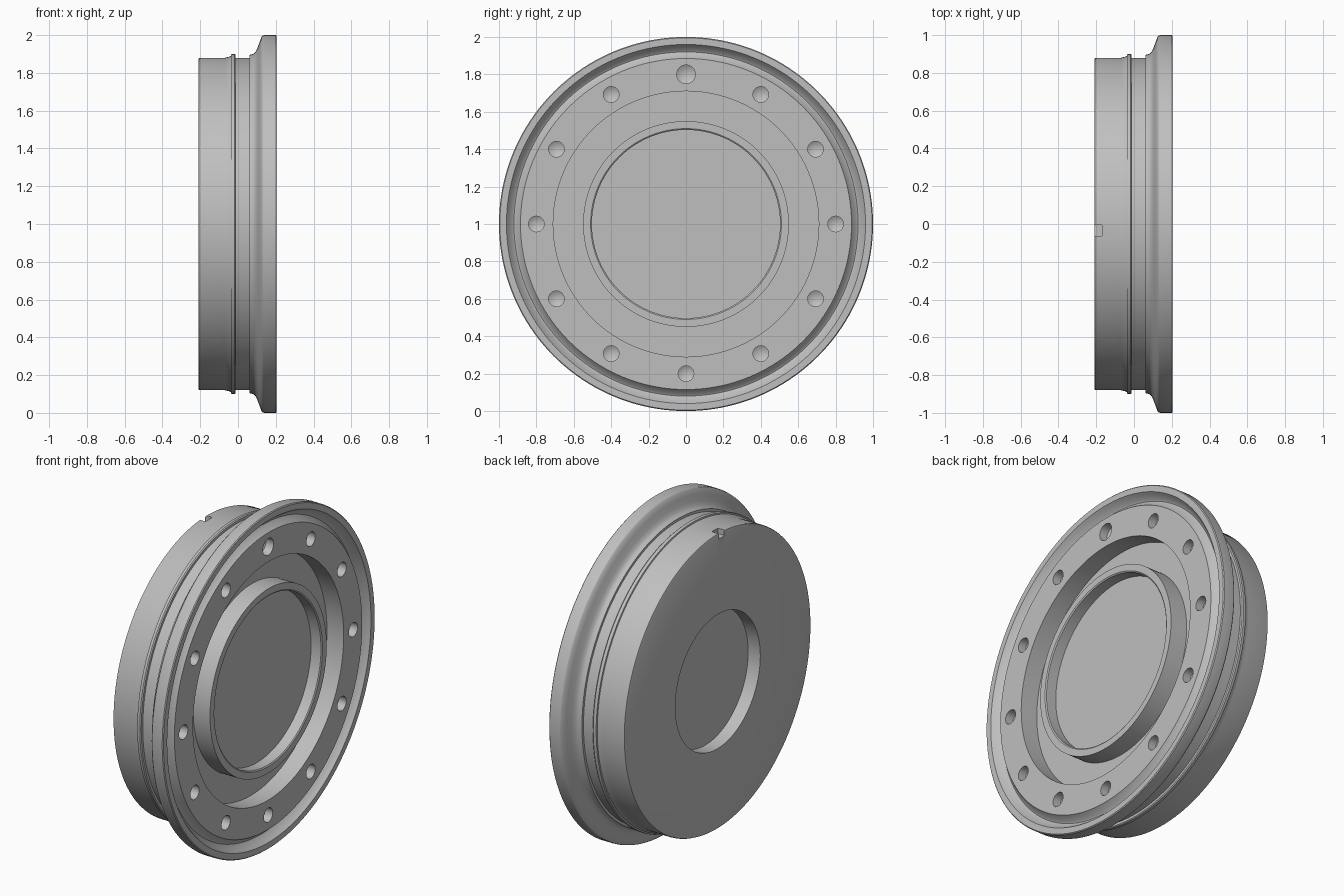
import bpy, bmesh, math
from mathutils import Matrix, Vector

cube = bpy.data.objects.get("Cube")
if cube:
    bpy.data.objects.remove(cube, do_unlink=True)

CENTRE_Z = 1.0
FACE = 0.20

metal = bpy.data.materials.new("plain grey metal")
metal.use_nodes = True
GREY = (0.52, 0.52, 0.52, 1)
metal.diffuse_color = GREY
metal.node_tree.nodes["Principled BSDF"].inputs["Base Color"].default_value = GREY


def make_object(name, bm):
    bmesh.ops.recalc_face_normals(bm, faces=bm.faces)
    mesh = bpy.data.meshes.new(name)
    bm.to_mesh(mesh)
    bm.free()
    mesh.materials.append(metal)
    obj = bpy.data.objects.new(name, mesh)
    bpy.context.collection.objects.link(obj)
    return obj


def revolve(bm, profile, centre, steps):
    """Spin (x, radius) points round an axis along x."""
    c = Vector(centre)
    verts = [bm.verts.new(c + Vector((x, 0, r))) for x, r in profile]
    edges = [bm.edges.new(pair) for pair in zip(verts, verts[1:])]
    bmesh.ops.spin(bm, geom=verts + edges, cent=c, axis=(1, 0, 0),
                   angle=math.tau, steps=steps, use_merge=False)
    bmesh.ops.remove_doubles(bm, verts=bm.verts, dist=1e-5)


# Flanged disc: back recess, drum, bead, flange, face groove, channel, hub ring
profile = [
    (-0.13, 0), (-0.13, 0.40), (-0.21, 0.40),
    (-0.21, 0.87), (-0.207, 0.877), (-0.20, 0.88),
    (-0.07, 0.88), (-0.05, 0.885), (-0.038, 0.89),
    (-0.036, 0.898), (-0.03, 0.90), (-0.018, 0.90), (-0.012, 0.895),
    (-0.012, 0.88), (0.06, 0.88), (0.06, 0.895),
    (0.08, 0.90), (0.092, 0.91), (0.102, 0.93), (0.115, 0.965),
    (0.124, 0.99), (0.132, 0.998), (0.14, 1.0),
    (0.20, 1.0), (0.205, 0.995), (0.205, 0.96),
    (0.195, 0.952), (0.165, 0.93), (0.16, 0.92), (0.165, 0.91), (FACE, 0.885),
    (FACE, 0.71), (0.09, 0.71), (0.09, 0.55), (FACE, 0.55),
    (FACE, 0.51), (0.195, 0.503), (0.13, 0.503), (0.13, 0),
]
bm = bmesh.new()
revolve(bm, profile, (0, 0, CENTRE_Z), 160)
body = make_object("flanged_disc", bm)

# Ring of drilled holes with conical bottoms, the top one larger
bm = bmesh.new()
for i in range(12):
    a = i * math.tau / 12
    r = 0.05 if i == 0 else 0.042
    centre = (FACE, 0.8 * math.sin(a), CENTRE_Z + 0.8 * math.cos(a))
    revolve(bm, [(0.02, 0), (0.02, r), (-0.05, r), (-0.05 - r * 0.6, 0)], centre, 24)
drills = make_object("hole_cutter", bm)

# Small notch in the top of the drum beside the back edge
bm = bmesh.new()
bmesh.ops.create_cube(bm, size=1, matrix=Matrix.Translation((-0.188, -0.035, CENTRE_Z + 0.88))
                      @ Matrix.Diagonal((0.044, 0.06, 0.07, 1)))
upright = [e for e in bm.edges if abs(e.verts[0].co.z - e.verts[1].co.z) > 0.05]
bmesh.ops.bevel(bm, geom=upright, offset=0.008, segments=3, affect='EDGES', profile=0.5)
notch = make_object("notch_cutter", bm)

for cutter in (drills, notch):
    cutter.hide_render = True
    mod = body.modifiers.new(cutter.name, 'BOOLEAN')
    mod.operation = 'DIFFERENCE'
    mod.solver = 'EXACT'
    mod.object = cutter

# Bake the cuts, then drop the cutters
bpy.ops.object.select_all(action='DESELECT')
body.select_set(True)
bpy.context.view_layer.objects.active = body
for name in [m.name for m in body.modifiers]:
    bpy.ops.object.modifier_apply(modifier=name)
for cutter in (drills, notch):
    bpy.data.objects.remove(cutter, do_unlink=True)
bpy.ops.object.shade_smooth_by_angle(angle=math.radians(30))
